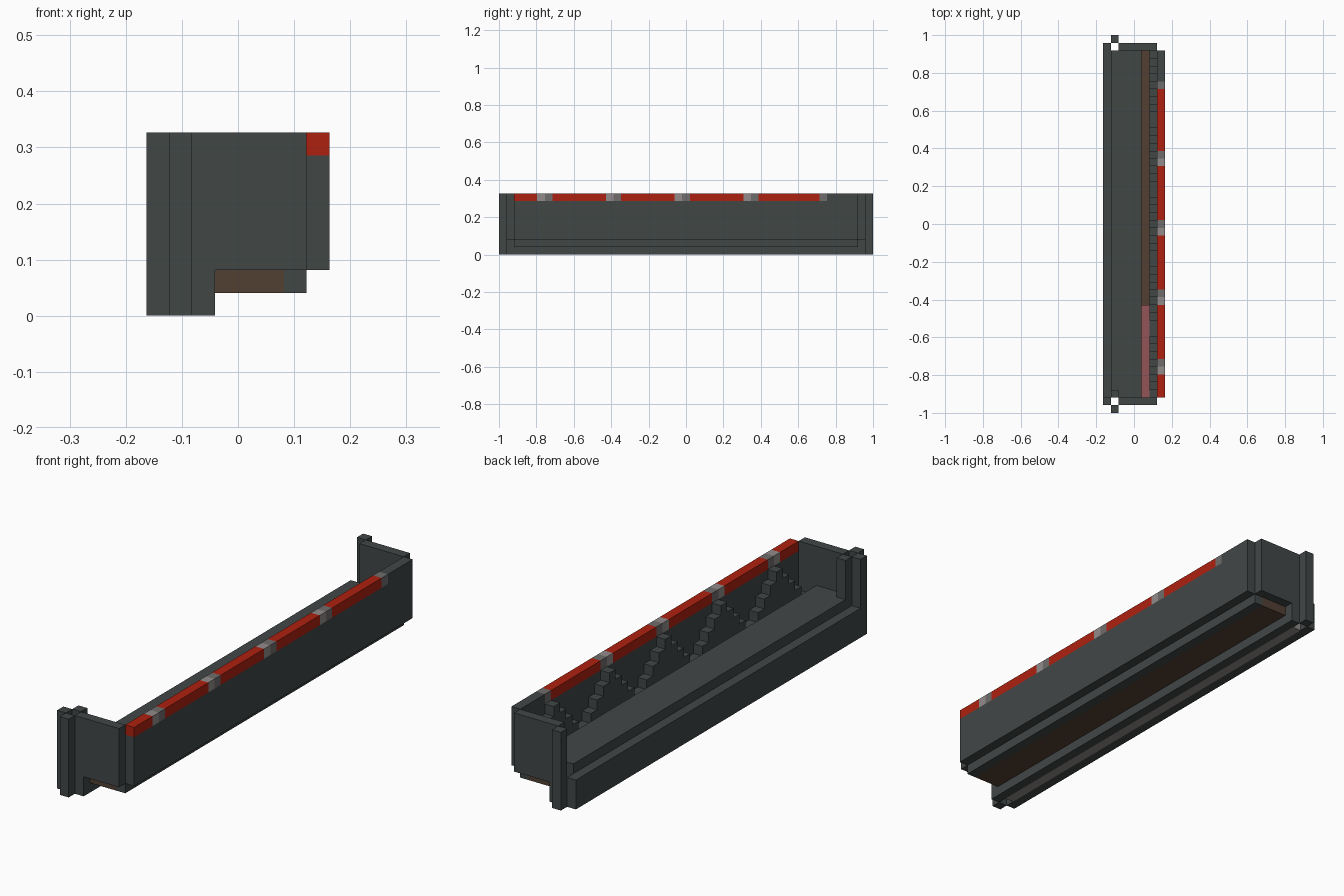
import bpy

cube = bpy.data.objects.get("Cube")
if cube:
    bpy.data.objects.remove(cube, do_unlink=True)

U = 2 / 49  # one grid cell: 8 wide, 49 long, 8 high


def material(name, rgb):
    m = bpy.data.materials.new(name)
    m.use_nodes = True
    m.diffuse_color = (*rgb, 1)
    m.node_tree.nodes["Principled BSDF"].inputs["Base Color"].default_value = (*rgb, 1)
    return m


slate = material("slate grey", (0.053, 0.063, 0.062))
red = material("red", (0.42, 0.015, 0.005))
brown = material("brown", (0.084, 0.051, 0.033))
pink = material("dusty pink", (0.29, 0.09, 0.095))
light_grey = material("light grey", (0.29, 0.26, 0.26))
mid_grey = material("mid grey", (0.16, 0.15, 0.15))


def box(name, mat, x, y, z):
    """Box spanning the given cell ranges."""
    corners = [((i - 4) * U, j * U - 1, k * U) for i in x for j in y for k in z]
    faces = [(0, 1, 3, 2), (4, 6, 7, 5), (0, 4, 5, 1),
             (2, 3, 7, 6), (0, 2, 6, 4), (1, 5, 7, 3)]
    mesh = bpy.data.meshes.new(name)
    mesh.from_pydata(corners, [], faces)
    mesh.materials.append(mat)
    obj = bpy.data.objects.new(name, mesh)
    bpy.context.collection.objects.link(obj)
    return obj


INNER = (2, 47)

# Long back ledge and raised shelf
box("low_outer_wall", slate, (0, 1), (2, 48), (0, 3))
box("base_light_strip", light_grey, (1, 2), INNER, (0, 1))
box("shelf_core", slate, (1, 2), INNER, (1, 4))
box("shelf_foot", slate, (2, 3), INNER, (0, 4))
box("shelf_front", slate, (3, 5), INNER, (2, 4))

# Floor
box("floor", brown, (3, 6), INNER, (1, 2))
box("floor_edge", slate, (6, 7), INNER, (1, 2))
box("floor_mat", pink, (5, 6), (2, 14), (2, 3))

# End walls with their outer tabs
for label, wall, tab in (("front", 1, 0), ("back", 47, 48)):
    box(label + "_end_wall", slate, (3, 7), (wall, wall + 1), (2, 8))
    box(label + "_end_jamb", slate, (2, 3), (wall, wall + 1), (0, 8))
    box(label + "_end_tab", slate, (1, 2), (tab, tab + 1), (0, 8))

# Corner posts at the front end
box("corner_post", slate, (0, 1), (1, 2), (0, 8))
box("inner_post", slate, (1, 2), (2, 3), (4, 8))

# Tall side wall
box("side_wall", slate, (7, 8), INNER, (2, 7))
box("side_wall_end_cap", slate, (7, 8), (43, 47), (7, 8))

# Zigzag steps against the side wall
peaks = range(6, 43, 9)
for j in range(*INNER):
    height = max(3, 7 - min(abs(j - p) for p in peaks))
    box("zigzag_step", slate, (6, 7), (j, j + 1), (2, height))

# Red top rail broken by grey blocks above each peak
start = 2
for p in peaks:
    last = p == peaks[-1]
    end = p if last else p - 1
    box("red_rail", red, (7, 8), (start, end), (7, 8))
    if not last:
        box("rail_light_block", light_grey, (7, 8), (p - 1, p), (7, 8))
    box("rail_mid_block", mid_grey, (7, 8), (p, p + 1), (7, 8))
    start = p + 1
